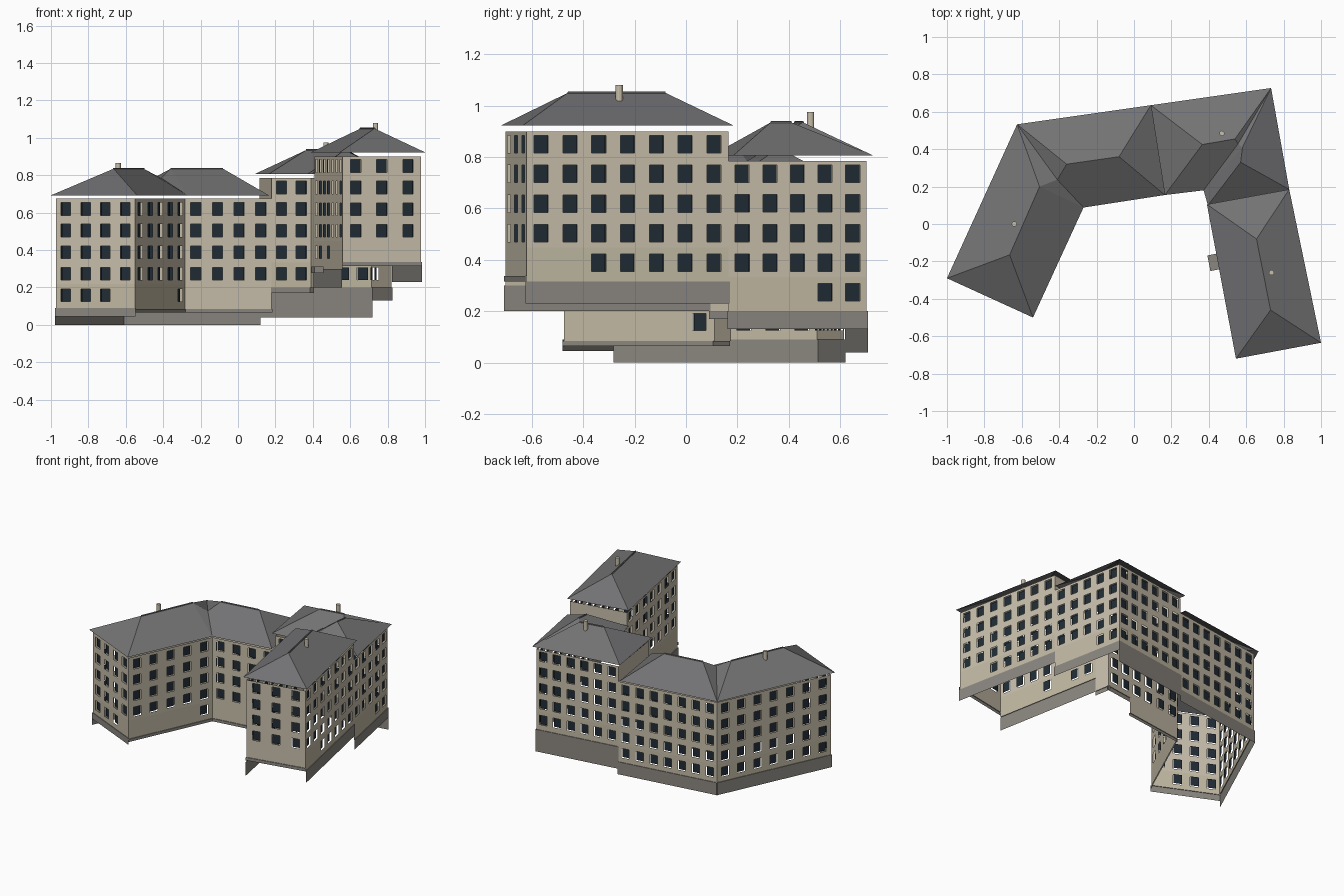
import bpy
from mathutils import Vector as V

if "Cube" in bpy.data.objects:
    bpy.data.objects.remove(bpy.data.objects["Cube"])


def material(name, rgb):
    m = bpy.data.materials.new(name)
    m.diffuse_color = (*rgb, 1)
    m.use_nodes = True
    m.node_tree.nodes["Principled BSDF"].inputs["Base Color"].default_value = m.diffuse_color
    return m


CREAM = material("cream_plaster", (0.58, 0.52, 0.41))
BAND = material("ground_floor_plaster", (0.54, 0.49, 0.37))
STONE = material("grey_plinth", (0.26, 0.245, 0.22))
GLASS = material("dark_glass", (0.015, 0.025, 0.035))
SLATE = material("roof_slate", (0.17, 0.17, 0.175))


def mesh(name, verts, faces, mats, idx=None):
    me = bpy.data.meshes.new(name)
    me.from_pydata([tuple(v) for v in verts], [], faces)
    for m in mats:
        me.materials.append(m)
    if idx:
        me.polygons.foreach_set("material_index", idx)
    ob = bpy.data.objects.new(name, me)
    bpy.context.collection.objects.link(ob)
    return ob


def quads(name, qs, mats, idx=None):
    verts = [v for q in qs for v in q]
    return mesh(name, verts, [tuple(range(4 * i, 4 * i + 4)) for i in range(len(qs))], mats, idx)


HW, HH, DEPTH = 0.028, 0.034, 0.012


def wall(name, p, q, zb, zt, skirt=None, n=0, rows=(), last=None):
    """Wall sheet from p to q (inside on the right) with window holes, recessed panes and plinth."""
    p, q = V((*p, 0)), V((*q, 0))
    d = (q - p).normalized()
    length = (q - p).length
    inward = V((d.y, -d.x, 0))

    def rect(s0, s1, z0, z1, off=0.0):
        pts = [(s0, z0), (s0, z1), (s1, z1), (s1, z0)]
        return [p + d * s + inward * off + V((0, 0, z)) for s, z in pts]

    mids = [(i + 0.5) / n * length for i in range(n)]
    ss = sorted([0, length] + [m + k * HW for m in mids for k in (-1, 1)])
    split = zb + 0.11 if rows and rows[-1] - HH < zb + 0.11 else None
    zs = sorted([zb, zt] + [r + k * HH for r in rows for k in (-1, 1)])
    low = min(rows) + 0.06 if rows else zb
    zs = sorted(zs + ([low] if zb < low < zt else []))
    body, idx, panes = [], [], []
    for a, b in zip(ss, ss[1:]):
        for z0, z1 in zip(zs, zs[1:]):
            cs, cz = (a + b) / 2, (z0 + z1) / 2
            col = [i for i, m in enumerate(mids) if abs(m - cs) < 0.005]
            row = [i for i, r in enumerate(rows) if abs(r - cz) < 0.005]
            if col and row and (row[0] < len(rows) - 1 or last is None or col[0] in last):
                panes.append(rect(a, b, z0, z1, DEPTH))
            else:
                body.append(rect(a, b, z0, z1))
                idx.append(1 if cz < low and len(rows) == 5 else 0)
    quads(name + "_wall", body, [CREAM, BAND], idx)
    if panes:
        quads(name + "_windows", panes, [GLASS])
    if skirt is not None:
        e = 0.005
        quads(name + "_plinth", [rect(-e, length + e, skirt, zb, -e),
              [p + V((0, 0, zb)), q + V((0, 0, zb)),
               q - inward * e + V((0, 0, zb)), p - inward * e + V((0, 0, zb))]], [STONE])


def tube(name, a, b, r, n, mat):
    a, b = V(a), V(b)
    bpy.ops.mesh.primitive_cylinder_add(vertices=n, radius=r, depth=(b - a).length, location=(a + b) / 2)
    ob = bpy.context.object
    ob.rotation_euler = (b - a).to_track_quat('Z', 'Y').to_euler()
    ob.name = name
    ob.data.materials.append(mat)


def hip_roof(name, c, r0, r1, ze, zr, valley=None):
    """Corners c: 0-1 is the free end at ridge point r0, 2-3 the end at r1 (may meet a valley point)."""
    v = [(*k, ze) for k in c] + [(*r0, zr), (*r1, zr)]
    f = [(0, 1, 4), (1, 2, 5, 4), (3, 0, 4, 5)]
    if valley:
        v.append(valley)
        f += [(2, 6, 5), (6, 3, 5)]
    else:
        f.append((2, 3, 5))
    mesh(name, v, f, [SLATE])
    tube(name + "_ridge_cap", v[4], v[5], 0.005, 6, SLATE)


def rows(top, n):
    return [top - 0.1155 * i for i in range(n)]


# wall corners
A_SW, A_NW, A_IN, A_SE = (-.973, -.28), (-.607, .51), (-.283, .11), (-.55, -.474)
AB_N, AB_S = (.115, .615), (.18, .175)
B_NE, B_IN = (.715, .703), (.39, .205)
C_NE, C_SE, C_SW, C_NW = (.82, .165), (.978, -.62), (.56, -.703), (.41, .095)

# left wing walls
ra, rb, rc = .62, .735, .85
wall("left_wing_west", A_SW, A_NW, .09, .675, 0, 7, rows(ra, 5))
wall("left_wing_back", A_NW, AB_N, .09, .675, 0, 7, rows(ra, 5))
wall("left_wing_court_north", AB_S, A_IN, .085, .675, .065, 4, rows(ra, 4))
wall("left_wing_court_east", A_IN, A_SE, .085, .675, .065, 5, rows(ra, 5), [0])
wall("left_wing_front", A_SE, A_SW, .09, .675, .045, 4, rows(ra, 5), [1, 2, 3])

# corner block walls
wall("corner_block_west", AB_S, AB_N, .67, .785)
wall("corner_block_back", AB_N, B_NE, .20, .785, .04, 6, rows(rb, 5))
wall("corner_block_east", B_NE, C_NE, .20, .785, .13, 5, rows(rb, 5), [0, 1])
wall("corner_block_court_side", C_NW, B_IN, .20, .785, .17)
wall("corner_block_court", B_IN, AB_S, .20, .785, .17, 2, rows(rb, 5))

# right wing walls
wall("right_wing_north", C_NW, C_NE, .78, .90)
wall("right_wing_east", C_NE, C_SE, .315, .90, .23, 7, rows(rc, 5), [0, 1, 2, 3, 4])
wall("right_wing_front", C_SE, C_SW, .337, .90, .315, 3, rows(rc, 4))
wall("right_wing_west", C_SW, C_NW, .30, .90, .20, 7, rows(rc, 5), [3, 5, 6])

# roofs
o, i = (-.625, .533), (-.27, .088)
hip_roof("left_roof_south", [(-1, -.29), (-.54, -.5), i, o], (-.665, -.165), (-.505, .2), .693, .835,
         (-.41, .237, .785))
hip_roof("left_roof_north", [(.165, .155), (.09, .635), o, i], (-.08, .36), (-.36, .32), .693, .835,
         (-.41, .237, .785))
o, i = (.733, .727), (.372, .18)
hip_roof("corner_roof_west", [(.09, .635), (.165, .155), i, o], (.365, .425), (.54, .455), .807, .935,
         (.556, .428, .92))
hip_roof("corner_roof_east", [(.395, .10), (.83, .185), o, i], (.57, .33), (.58, .41), .807, .935,
         (.556, .428, .92))
hip_roof("right_roof", [(.39, .105), (.83, .185), (1, -.635), (.545, -.72)], (.655, -.08), (.73, -.46), .923, 1.05)

# chimneys
for nm, x, y, z0, z1 in (("left", -.64, 0, .80, .865), ("corner", .47, .485, .89, .975),
                         ("right", .735, -.26, 1.01, 1.08)):
    tube(nm + "_chimney", (x, y, z0), (x, y, z1), .014, 12, CREAM)

# entrance canopy on the courtyard side
bpy.ops.mesh.primitive_cube_add(size=1, location=(.425, -.205, .295), rotation=(0, 0, .19))
canopy = bpy.context.object
canopy.name = "entrance_canopy"
canopy.scale = (.05, .085, .035)
canopy.data.materials.append(STONE)
